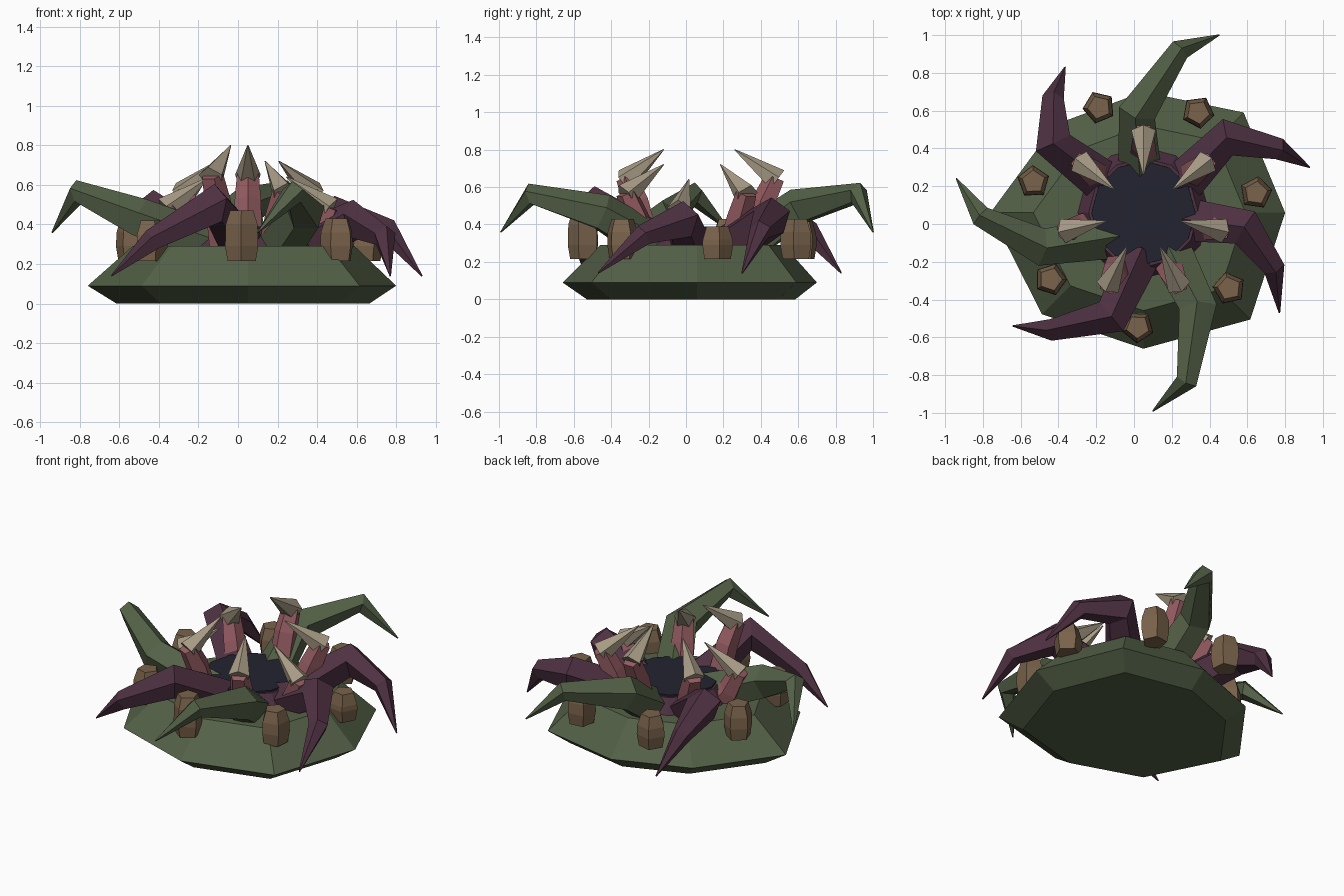
import bpy, bmesh, math
from mathutils import Vector

if "Cube" in bpy.data.objects:
    bpy.data.objects.remove(bpy.data.objects["Cube"])

CX, CY = 0.05, 0.06


def material(name, rgb):
    m = bpy.data.materials.new(name)
    lin = [((c / 255 + 0.055) / 1.055) ** 2.4 for c in rgb]
    m.diffuse_color = (*lin, 1)
    m.use_nodes = True
    m.node_tree.nodes["Principled BSDF"].inputs["Base Color"].default_value = m.diffuse_color
    return m


GREEN = material("moss_green", (84, 97, 71))
PURPLE = material("dark_purple", (79, 49, 66))
PINK = material("flesh_pink", (150, 93, 99))
BONE = material("bone", (167, 155, 133))
BROWN = material("nodule_brown", (122, 99, 75))
NAVY = material("pit_navy", (34, 35, 48))


def loft(name, rings, mat):
    """Skin a list of equal rings and cap both ends."""
    bm = bmesh.new()
    vs = [[bm.verts.new(p) for p in r] for r in rings]
    n = len(vs[0])
    for a, b in zip(vs, vs[1:]):
        for i in range(n):
            j = (i + 1) % n
            bm.faces.new((a[i], a[j], b[j], b[i]))
    bm.faces.new(vs[0][::-1])
    bm.faces.new(vs[-1])
    bmesh.ops.recalc_face_normals(bm, faces=bm.faces[:])
    me = bpy.data.meshes.new(name)
    bm.to_mesh(me)
    bm.free()
    me.materials.append(mat)
    ob = bpy.data.objects.new(name, me)
    bpy.context.collection.objects.link(ob)
    return ob


def lathe(name, x, y, profile, n, mat, turn=0.0, scale=None):
    """Upright solid from (radius, z) pairs, with optional per-corner scale."""
    rings = []
    for r, z in profile:
        ring = []
        for i in range(n):
            a = turn + math.tau * i / n
            k = r * (scale[i] if scale else 1)
            ring.append((x + k * math.cos(a), y + k * math.sin(a), z))
        rings.append(ring)
    return loft(name, rings, mat)


def tube(name, path, radii, n, mat):
    """Faceted tapering tube along a path."""
    pts = [Vector(p) for p in path]
    rings = []
    for i, p in enumerate(pts):
        d = Vector((0, 0, 0))
        if i > 0:
            d += (p - pts[i - 1]).normalized()
        if i < len(pts) - 1:
            d += (pts[i + 1] - p).normalized()
        d.normalize()
        side = d.cross(Vector((0, 0, 1))).normalized()
        up = side.cross(d)
        rings.append([p + radii[i] * (math.cos(math.tau * k / n) * up
                                      + math.sin(math.tau * k / n) * side)
                      for k in range(n)])
    return loft(name, rings, mat)


# Irregular eight-sided mound
lathe("base_mound", CX, CY, [(0.82, 0), (1, 0.09), (0.72, 0.29)], 8, GREEN,
      scale=[0.75, 0.75, 0.64, 0.66, 0.81, 0.76, 0.72, 0.80])

# Fleshy collar and dark pit
lathe("mouth_collar", CX, CY, [(0.36, 0.27), (0.29, 0.38)], 12, PURPLE)
lathe("mouth_pit", CX, CY, [(0.28, 0.28), (0.275, 0.39)], 12, NAVY)

# Ring of seven nodules
tops = [0.39, 0.43, 0.42, 0.43, 0.42, 0.47, 0.43]
for i, top in enumerate(tops):
    a = math.radians(10) + math.tau * i / 7
    lathe(f"nodule_{i + 1}", CX + 0.605 * math.cos(a), CY + 0.605 * math.sin(a),
          [(0.075, 0.215), (0.088, 0.29), (0.085, top - 0.07), (0.062, top)],
          5, BROWN, a)

# Ring of seven flesh stalks with bone teeth leaning inward
tips = [0.80, 0.72, 0.64, 0.72, 0.80, 0.64, 0.72]
for i, tz in enumerate(tips):
    a = math.pi / 2 - math.tau * i / 7

    def at(r, z):
        return (CX + r * math.cos(a), CY + r * math.sin(a), z)

    tube(f"tooth_stalk_{i + 1}",
         [at(0.29, 0.27), at(0.36, tz - 0.28), at(0.42, tz - 0.15)],
         [0.075, 0.07, 0.058], 5, PINK)
    tube(f"tooth_{i + 1}", [at(0.425, tz - 0.165), at(0.2, tz)],
         [0.068, 0.003], 5, BONE)

# Seven curling tentacles: root, shoulder, knuckle, tip
tentacles = [
    (GREEN, [(0.03, 0.30, 0.28), (0.02, 0.60, 0.49), (0.24, 0.92, 0.565), (0.45, 1.00, 0.36)]),
    (PURPLE, [(0.26, 0.22, 0.28), (0.50, 0.46, 0.44), (0.76, 0.40, 0.37), (0.93, 0.30, 0.14)]),
    (PURPLE, [(0.30, 0.02, 0.28), (0.59, -0.02, 0.42), (0.74, -0.23, 0.34), (0.77, -0.47, 0.14)]),
    (GREEN, [(0.20, -0.16, 0.28), (0.34, -0.45, 0.46), (0.28, -0.83, 0.56), (0.10, -0.99, 0.36)]),
    (PURPLE, [(0.02, -0.18, 0.30), (-0.12, -0.49, 0.50), (-0.43, -0.56, 0.32), (-0.64, -0.54, 0.14)]),
    (GREEN, [(-0.12, -0.07, 0.28), (-0.50, -0.12, 0.43), (-0.81, 0.04, 0.565), (-0.94, 0.24, 0.36)]),
    (PURPLE, [(-0.17, 0.23, 0.28), (-0.43, 0.43, 0.47), (-0.43, 0.66, 0.36), (-0.365, 0.83, 0.14)]),
]
for i, (mat, path) in enumerate(tentacles):
    tube(f"tentacle_{i + 1}", path, [0.12, 0.105, 0.06, 0.004], 5, mat)
